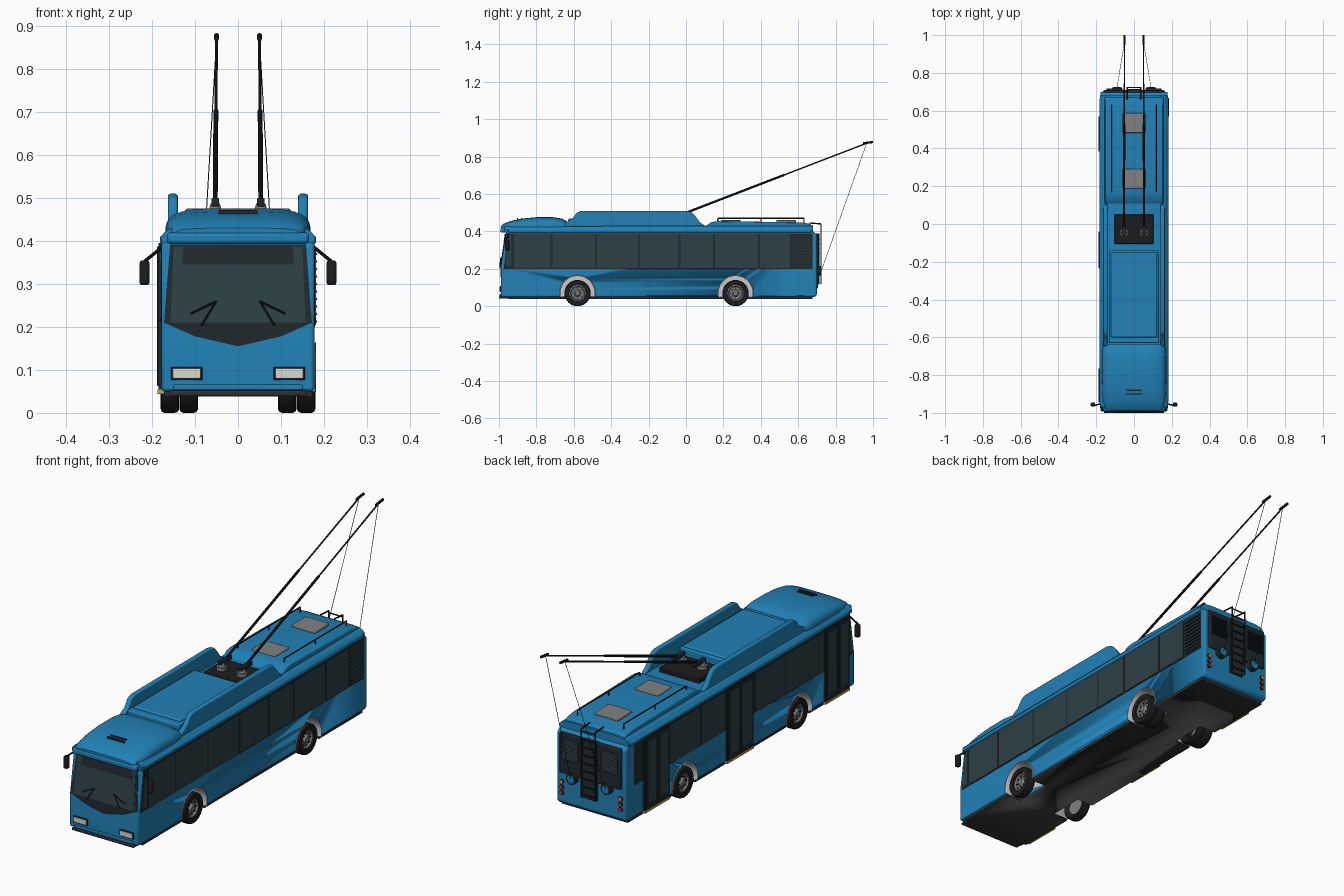
import bpy, bmesh, math
from mathutils import Vector, Matrix

if "Cube" in bpy.data.objects:
    bpy.data.objects.remove(bpy.data.objects["Cube"])

def mat(name, c):
    m = bpy.data.materials.new(name)
    m.diffuse_color = (*c, 1)
    m.use_nodes = True
    m.node_tree.nodes["Principled BSDF"].inputs["Base Color"].default_value = m.diffuse_color
    return m

BLUE = mat("blue_paint", (.015, .22, .47))
DARK = mat("dark_trim", (.014, .022, .026))
GLASS = mat("glass", (.025, .05, .06))
BLACK = mat("rubber", (.012, .012, .014))
UNDER = mat("underside", (.03, .03, .03))
GREY = mat("metal", (.22, .22, .22))
WHITE = mat("arch_white", (.85, .85, .85))
LAMP = mat("lamp", (.7, .7, .65))
RED = mat("red_lamp", (.5, .03, .02))
ORANGE = mat("orange_lamp", (.8, .25, .03))
TAN = mat("sill_yellow", (.55, .36, .1))

def finish(name, bm, m, bevel=0, seg=2, smooth=True):
    bmesh.ops.recalc_face_normals(bm, faces=bm.faces)
    me = bpy.data.meshes.new(name)
    bm.to_mesh(me)
    bm.free()
    me.materials.append(m)
    o = bpy.data.objects.new(name, me)
    bpy.context.collection.objects.link(o)
    if smooth:
        bpy.ops.object.select_all(action='DESELECT')
        o.select_set(True)
        bpy.context.view_layer.objects.active = o
        bpy.ops.object.shade_smooth_by_angle(angle=math.radians(35))
    if bevel:
        b = o.modifiers.new("bevel", 'BEVEL')
        b.width, b.segments, b.limit_method = bevel, seg, 'ANGLE'
    return o

def prism(name, pts, axis, a, b, m, bevel=0, seg=2):
    """Extrude a 2D outline along one axis from a to b."""
    put = {'x': lambda p, t: (t, *p), 'y': lambda p, t: (p[0], t, p[1]), 'z': lambda p, t: (*p, t)}[axis]
    bm = bmesh.new()
    r = [[bm.verts.new(put(p, t)) for p in pts] for t in (a, b)]
    n = len(pts)
    bm.faces.new(r[0])
    bm.faces.new(r[1])
    for i in range(n):
        j = (i + 1) % n
        bm.faces.new((r[0][i], r[0][j], r[1][j], r[1][i]))
    return finish(name, bm, m, bevel, seg)

def box(name, x, y, z, m, bevel=0):
    return prism(name, [(x[0], y[0]), (x[1], y[0]), (x[1], y[1]), (x[0], y[1])], 'z', z[0], z[1], m, bevel)

def rod(name, a, b, r, m, r2=None, seg=10):
    a, b = Vector(a), Vector(b)
    d = b - a
    bm = bmesh.new()
    bmesh.ops.create_cone(bm, cap_ends=True, segments=seg, radius1=r, radius2=r2 or r, depth=d.length,
        matrix=Matrix.Translation((a + b) / 2) @ d.to_track_quat('Z', 'Y').to_matrix().to_4x4())
    return finish(name, bm, m)

def lathe(name, prof, side, y, z, m, a0=0, a1=360, seg=32):
    """Spin (radius, x) profile about an x-parallel axis at (y, z)."""
    bm = bmesh.new()
    rings = []
    for i in range(seg + 1):
        t = math.radians(a0 + (a1 - a0) * i / seg)
        rings.append([bm.verts.new((side * x, y + r * math.cos(t), z + r * math.sin(t))) for r, x in prof])
    for p, q in zip(rings, rings[1:]):
        for k in range(len(prof) - 1):
            bm.faces.new((p[k], p[k + 1], q[k + 1], q[k]))
    bmesh.ops.remove_doubles(bm, verts=bm.verts, dist=1e-5)
    return finish(name, bm, m)

# body shell, floor and roof
body = prism("body", [(-.99, .05), (-.99, .21), (-.96, .405), (.67, .405), (.70, .385), (.70, .06), (.69, .05)],
             'x', -.178, .178, BLUE, .012)
floor = box("floor", (-.172, .172), (-.95, .675), (.038, .052), UNDER)
roof_half = [(.178, .395), (.18, .408), (.172, .42), (.16, .428), (.12, .432)]
prism("roof", roof_half + [(-x, z) for x, z in reversed(roof_half)], 'y', -.97, .68, BLUE)
box("front_bumper", (-.16, .16), (-1.0, -.9), (.04, .052), UNDER, .003)
box("number_plate_ledge", (-.15, .15), (-.996, -.98), (.053, .066), BLUE, .003)

# wheel wells, liners and wheels
tyre = [(.042, .012), (.062, 0), (.068, .004), (.07, .01), (.07, .034), (.067, .041), (.06, .043), (.044, .04), (.043, .03)]
hub = [(.044, .034), (.038, .036), (.034, .028), (.02, .026), (.016, .034), (.012, .037), (0, .037)]
for wy, rear in ((-.58, 0), (.265, 1)):
    for s in (-1, 1):
        cut = rod("well_cutter", (s * .09, wy, .07), (s * .25, wy, .07), .092, WHITE, seg=40)
        cut.hide_render = True
        cut.display_type = 'WIRE'
        cut.hide_set(True)
        for o in (body, floor):
            b = o.modifiers.new("well", 'BOOLEAN')
            b.object, b.operation, b.solver = cut, 'DIFFERENCE', 'EXACT'
        lathe("arch_liner", [(0, .092), (.0915, .092), (.0915, .179), (.093, .182), (.096, .179)], s, wy, .07, WHITE, -13, 193)
        for x0 in ([.137, .093] if rear else [.137]):
            lathe("tyre", [(r, x + x0) for r, x in tyre], s, wy, .07, BLACK)
        lathe("hub", [(r, x + .137) for r, x in hub], s, wy, .07, GREY)
        lathe("wheel_disc_back", [(0, .15), (.043, .15)], s, wy, .07, GREY)
        for i in range(8):
            t = i * math.pi / 4
            y, z = wy + .028 * math.cos(t), .07 + .028 * math.sin(t)
            rod("wheel_nut", (s * .16, y, z), (s * .17, y, z), .003, BLACK, seg=6)

# side window bands and panes
divs = [-.925, -.72, -.48, -.25, -.035, .15, .39, .56]
for s in (-1, 1):
    end = .675 if s > 0 else .64
    prism("window_band", [(-.975, .2), (end, .2), (end, .39), (-.95, .39)], 'x', s * .17, s * .1795, DARK)
    for a, b in zip(divs, divs[1:]):
        box("side_window", sorted((s * .17, s * .181)), (a + .005, b - .005), (.205, .385), GLASS)
    prism("cab_quarter_window", [(-.965, .22), (-.932, .21), (-.932, .38), (-.945, .38)], 'x', s * .17, s * .181, GLASS)
for i in range(10):
    z = .21 + i * .0175
    prism("side_louvre", [(.176, z), (.185, z), (.178, z + .014)], 'y', .57, .668, DARK)

# doors on the left side
for a, b in ((-.945, -.765), (-.235, -.04), (.385, .57)):
    box("door_frame", (-.185, -.17), (a, b), (.055, .395), DARK)
    mid = (a + b) / 2
    for p, q in ((a + .006, mid - .003), (mid + .003, b - .006)):
        box("door_leaf", (-.188, -.18), (p, q), (.062, .388), DARK, .002)
        box("door_glass", (-.189, -.18), (p + .012, q - .012), (.085, .375), GLASS)
    box("door_sill", (-.187, -.165), (a, b), (.044, .055), TAN)

# windscreen following the slanted front
def screen(name, pts, off, m):
    fy = lambda z: -.99 + max(0, z - .21) * .03 / .195
    bm = bmesh.new()
    f = [bm.verts.new((x, fy(z) - off, z)) for x, z in pts]
    face = bm.faces.new(f)
    new = bmesh.ops.extrude_face_region(bm, geom=[face])['geom']
    for v in new:
        if isinstance(v, bmesh.types.BMVert):
            v.co.y += off + .006
    return finish(name, bm, m)

screen("windscreen_lower", [(-.172, .21), (-.1, .178), (0, .155), (.1, .178), (.172, .21)], .003, DARK)
screen("windscreen_surround", [(-.172, .21), (.172, .21), (.158, .392), (-.158, .392)], .003, DARK)
screen("windscreen", [(-.157, .21), (.157, .21), (.15, .386), (-.15, .386)], .0045, GLASS)
screen("destination_display", [(-.13, .345), (.13, .345), (.128, .386), (-.128, .386)], .006, DARK)
for s in (-1, 1):
    rod("wiper_arm", (s * .085, -.996, .203), (s * .052, -.99, .258), .0025, BLACK)
    rod("wiper_blade", (s * .11, -.994, .231), (s * .05, -.99, .26), .0025, BLACK)
    hx = sorted((s * .083, s * .156))
    box("headlight_frame", hx, (-.995, -.98), (.076, .107), BLACK, .002)
    box("headlight", (hx[0] + .004, hx[1] - .004), (-.998, -.98), (.08, .103), LAMP, .002)
    rod("mirror_arm", (s * .165, -.95, .395), (s * .218, -.962, .352), .004, BLACK)
    box("mirror", sorted((s * .206, s * .229)), (-.967, -.945), (.297, .355), BLACK, .006)

# front visor and domed roof fairing
box("front_visor", (-.165, .165), (-.992, -.9), (.393, .42), BLUE, .008)
bm = bmesh.new()
rings = []
for y, w, top in ((-.988, .145, .43), (-.975, .155, .441), (-.94, .164, .455), (-.88, .168, .468), (-.8, .169, .476),
                  (-.71, .169, .476), (-.66, .166, .468), (-.635, .16, .452)):
    ring = []
    for i in range(25):
        t = math.pi * i / 24
        c, s = math.cos(t), math.sin(t)
        ring.append(bm.verts.new((w * math.copysign(abs(c) ** .5, c), y, .415 + (top - .415) * abs(s) ** .6)))
    rings.append(ring)
for p, q in zip(rings, rings[1:]):
    for k in range(24):
        bm.faces.new((p[k], p[k + 1], q[k + 1], q[k]))
bm.faces.new(rings[0])
bm.faces.new(rings[-1])
finish("roof_dome", bm, BLUE)
for y, w in ((-.9, .045), (-.88, .04)):
    box("dome_slot", (-w, w), (y - .003, y + .003), (.46, .472), DARK)

# side roof fairings and equipment box
fairing = [(-.65, .425), (-.645, .447), (-.61, .465), (-.585, .5), (-.56, .51), (0, .51), (.03, .503), (.055, .475), (.075, .447), (.105, .428)]
for s in (-1, 1):
    prism("roof_fairing", fairing, 'x', s * .14, s * .163, BLUE, .006, 3)
    box("gutter_rail", sorted((s * .163, s * .182)), (-.95, .67), (.393, .413), BLUE, .006)
box("equipment_box", (-.133, .133), (-.63, -.14), (.425, .468), BLUE, .006)
box("equipment_lid", (-.122, .122), (-.60, -.15), (.46, .476), BLUE, .006)

# rear roof with hatches and rails
prism("rear_roof", [(.1, .425), (.135, .45), (.17, .455), (.62, .448), (.665, .44), (.675, .425)], 'x', -.155, .155, BLUE, .005)
for y in (.24, .535):
    box("roof_hatch", (-.06, .06), (y - .052, y + .052), (.445, .461), GREY, .004)
for s in (-1, 1):
    x = s * .12
    rod("roof_rail", (x, .17, .47), (x, .63, .47), .003, DARK)
    for y in (.17, .4, .63):
        rod("rail_post", (x, y, .44), (x, y, .47), .003, DARK)

# current collectors: platform, turrets, poles, heads and ropes
box("collector_platform", (-.103, .103), (-.105, .05), (.425, .455), BLACK, .003)
for s in (-1, 1):
    x = s * .053
    rod("turret_base", (x, -.045, .45), (x, -.045, .47), .022, GREY, seg=20)
    rod("turret", (x, -.045, .47), (x, -.045, .487), .015, GREY, .011, 16)
    box("pole_hinge", (x - .009, x + .009), (-.06, .02), (.48, .5), DARK, .003)
    rod("pole_lower", (x, -.02, .492), (s * .0515, .525, .702), .006, BLACK)
    rod("pole_upper", (s * .0515, .52, .70), (s * .05, .965, .871), .0037, DARK)
    rod("pole_head", (s * .05, .947, .871), (s * .05, 1.0, .878), .006, BLACK)
    rod("pole_rope", (s * .05, .965, .868), (s * .09, .722, .185), .0012, DARK, seg=6)
    rod("rope_reel", (s * .09, .70, .19), (s * .09, .722, .19), .026, DARK, seg=24)
    rod("reel_cap", (s * .09, .72, .19), (s * .09, .725, .19), .018, BLUE, seg=20)
    # tail lamps and rear louvres
    for z, m in ((.105, RED), (.13, RED), (.155, ORANGE)):
        rod("tail_lamp_rim", (s * .152, .69, z), (s * .152, .704, z), .0115, BLACK, seg=16)
        rod("tail_lamp", (s * .152, .69, z), (s * .152, .707, z), .009, m, seg=16)
    for i in range(8):
        z = .27 + i * .012
        prism("rear_louvre", [(.706, z), (.717, z), (.709, z + .009)], 'x', s * .06, s * .145, DARK)
    # ladder side rails
    rod("ladder_side", (s * .036, .722, .12), (s * .036, .722, .44), .0035, BLACK)
    rod("ladder_hook", (s * .036, .722, .44), (s * .036, .66, .445), .0035, BLACK)
box("rear_window_panel", (-.158, .158), (.69, .71), (.2, .388), DARK, .004)
box("ladder_backplate", (-.036, .036), (.69, .714), (.115, .39), DARK, .003)
for i in range(9):
    z = .135 + i * .037
    rod("ladder_rung", (-.036, .722, z), (.036, .722, z), .003, BLACK)
